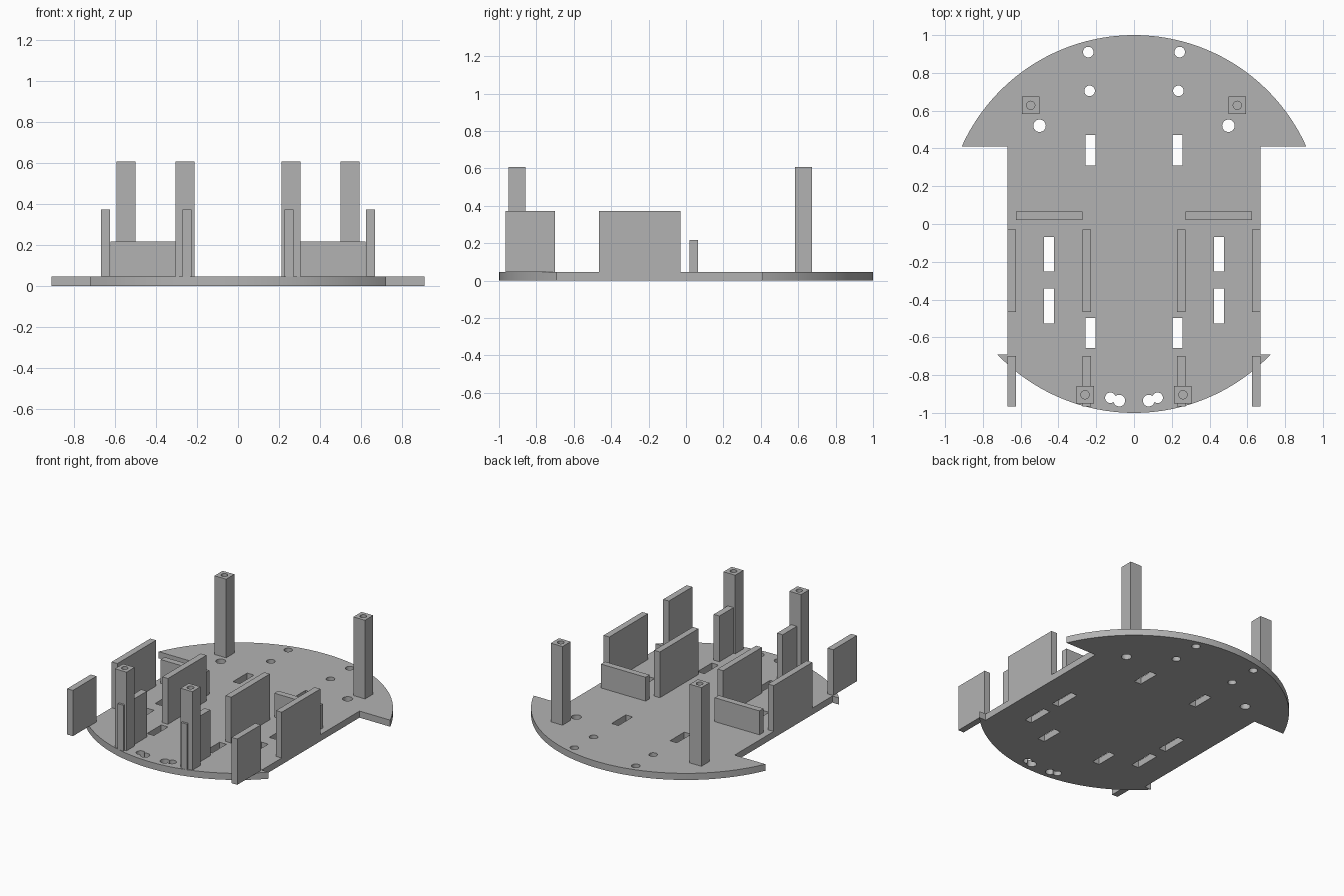
import bpy, bmesh, math

if "Cube" in bpy.data.objects:
    bpy.data.objects.remove(bpy.data.objects["Cube"], do_unlink=True)

PLATE = 0.047      # plate thickness
WALL = 0.045       # bracket thickness
HALF = 0.67        # half width between the wheel cutouts
BACK, FRONT = 0.41, -0.69   # cutout ends

grey = bpy.data.materials.new("matte grey")
grey.use_nodes = True
colour = (0.45, 0.45, 0.45, 1)
grey.diffuse_color = colour
grey.node_tree.nodes["Principled BSDF"].inputs["Base Color"].default_value = colour


def prism(name, outline, z0, z1):
    """Extrude a closed outline from z0 up to z1."""
    bm = bmesh.new()
    face = bm.faces.new([bm.verts.new((x, y, z0)) for x, y in outline])
    top = bmesh.ops.extrude_face_region(bm, geom=[face])["geom"]
    bmesh.ops.translate(bm, vec=(0, 0, z1 - z0),
                        verts=[v for v in top if isinstance(v, bmesh.types.BMVert)])
    bmesh.ops.recalc_face_normals(bm, faces=bm.faces)
    mesh = bpy.data.meshes.new(name)
    bm.to_mesh(mesh)
    bm.free()
    mesh.materials.append(grey)
    obj = bpy.data.objects.new(name, mesh)
    bpy.context.collection.objects.link(obj)
    return obj


def rect(x0, x1, y0, y1):
    return [(x0, y0), (x1, y0), (x1, y1), (x0, y1)]


def arc(x, y, r, a0, a1, n):
    steps = [a0 + (a1 - a0) * i / n for i in range(n + 1)]
    return [(x + r * math.cos(a), y + r * math.sin(a)) for a in steps]


def circle(x, y, r):
    return arc(x, y, r, 0, math.tau, 32)[:-1]


def cut(obj, outlines, z0, z1):
    """Cut prisms out of obj, then remove the cutters."""
    cutters = [prism("cutter", o, z0, z1) for o in outlines]
    for c in cutters:
        c.hide_render = True
        mod = obj.modifiers.new("cut", "BOOLEAN")
        mod.operation, mod.solver, mod.object = "DIFFERENCE", "EXACT", c
    graph = bpy.context.evaluated_depsgraph_get()
    mesh = bpy.data.meshes.new_from_object(obj.evaluated_get(graph))
    obj.modifiers.clear()
    obj.data = mesh
    for c in cutters:
        bpy.data.objects.remove(c, do_unlink=True)


# Round base plate with a wheel cutout on each side
a, b = math.asin(BACK), math.asin(FRONT)
outline = arc(0, 0, 1, a, math.pi - a, 72)
outline += [(-HALF, BACK), (-HALF, FRONT)]
outline += arc(0, 0, 1, math.pi - b, math.tau + b, 56)
outline += [(HALF, FRONT), (HALF, BACK)]
plate = prism("base_plate", outline, 0, PLATE)

# Mounting slots and screw holes through the plate
slots = [(0.23, 0.39, 0.16), (0.23, -0.577, 0.16),
         (0.45, -0.16, 0.185), (0.45, -0.433, 0.185)]
holes = [(0.242, 0.91, 0.028), (0.235, 0.705, 0.028), (0.5, 0.52, 0.033),
         (0.125, -0.92, 0.028), (0.078, -0.935, 0.031)]
openings = []
for s in (1, -1):
    openings += [rect(s * x - 0.027, s * x + 0.027, y - l / 2, y + l / 2) for x, y, l in slots]
    openings += [circle(s * x, y, r) for x, y, r in holes]
cut(plate, openings, -0.1, 0.1)

# Brackets and posts, repeated on both sides
for side, s in (("left", 1), ("right", -1)):
    for place, x in (("outer", HALF - WALL), ("inner", 0.227)):
        x0, x1 = sorted((s * x, s * (x + WALL)))
        prism(f"{side}_{place}_motor_wall", rect(x0, x1, -0.465, -0.03), PLATE, 0.373)
        prism(f"{side}_{place}_front_wall", rect(x0, x1, -0.965, -0.70), PLATE, 0.373)
    x0, x1 = sorted((s * 0.272, s * 0.624))
    prism(f"{side}_cross_wall", rect(x0, x1, 0.02, 0.02 + WALL), PLATE, 0.217)
    for place, x, y in (("front", 0.259, -0.904), ("back", 0.547, 0.628)):
        h = 0.046
        post = prism(f"{side}_{place}_post",
                     rect(s * x - h, s * x + h, y - h, y + h), PLATE, 0.607)
        cut(post, [circle(s * x, y, 0.022)], 0.4, 0.7)

# Smooth the curved rims, keep the edges sharp
bpy.ops.object.select_all(action="DESELECT")
for obj in bpy.context.collection.objects:
    if obj.type == "MESH":
        obj.select_set(True)
        bpy.context.view_layer.objects.active = obj
bpy.ops.object.shade_smooth_by_angle(angle=math.radians(30))
